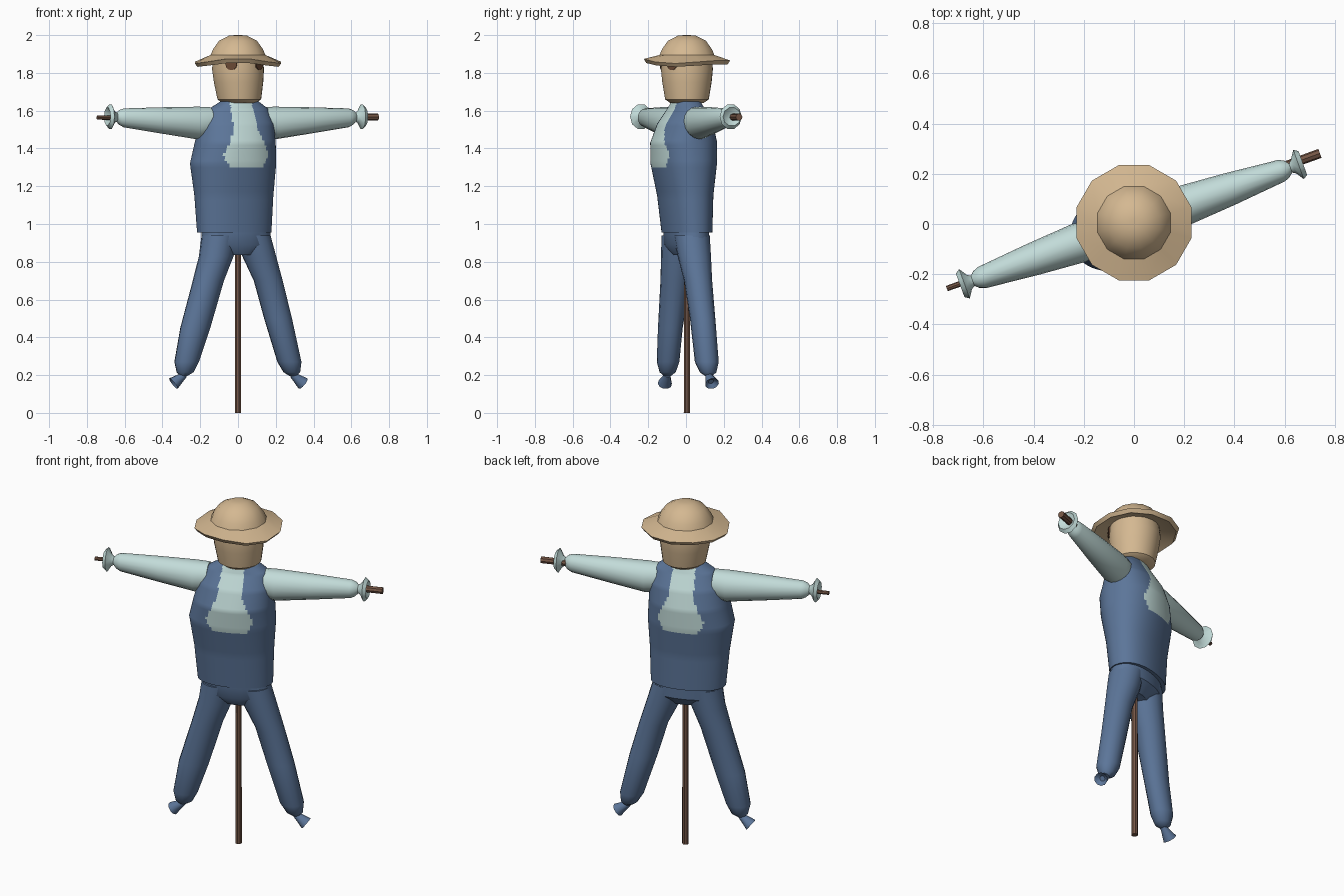
import bpy, bmesh, math
from mathutils import Vector, Matrix

if "Cube" in bpy.data.objects:
    bpy.data.objects.remove(bpy.data.objects["Cube"])

TURN = math.radians(20)                       # the figure is turned about z
SIDE = Vector((math.cos(TURN), math.sin(TURN), 0))
BACK = Vector((-math.sin(TURN), math.cos(TURN), 0))
UP = Vector((0, 0, 1))


def material(name, rgb):
    m = bpy.data.materials.new(name)
    m.diffuse_color = (*rgb, 1)
    m.use_nodes = True
    m.node_tree.nodes["Principled BSDF"].inputs["Base Color"].default_value = m.diffuse_color
    return m


DENIM = material("denim blue", (0.107, 0.18, 0.32))
SHIRT = material("pale shirt", (0.54, 0.71, 0.69))
STRAW = material("straw tan", (0.66, 0.48, 0.285))
WOOD = material("brown wood", (0.18, 0.095, 0.062))
EYE = material("eye brown", (0.14, 0.065, 0.035))


def loft(name, rings, mats, n=16, u=SIDE, v=BACK, steps=1, power=2.0,
         phase=0.0, wave=None, rule=None, angle=40):
    """Skin rings of (centre, radius along u, radius along v), ends capped."""
    full = []
    for a, b in zip(rings, rings[1:]):
        for s in range(steps):
            t = s / steps
            full.append((Vector(a[0]).lerp(Vector(b[0]), t),
                         a[1] + (b[1] - a[1]) * t, a[2] + (b[2] - a[2]) * t))
    full.append((Vector(rings[-1][0]), rings[-1][1], rings[-1][2]))
    bm = bmesh.new()
    loops = []
    for c, ru, rv in full:
        loop = []
        for i in range(n):
            t = 2 * math.pi * i / n + phase
            x, y = math.cos(t), math.sin(t)
            k = (abs(x) ** power + abs(y) ** power) ** (-1 / power)
            p = c + u * (ru * k * x) + v * (rv * k * y)
            if wave:
                p.z += wave(t, ru)
            loop.append(bm.verts.new(p))
        loops.append(loop)
    for a, b in zip(loops, loops[1:]):
        for i in range(n):
            j = (i + 1) % n
            bm.faces.new((a[i], a[j], b[j], b[i]))
    bm.faces.new(loops[0][::-1])
    bm.faces.new(loops[-1])
    bmesh.ops.recalc_face_normals(bm, faces=bm.faces)
    if rule:
        for f in bm.faces:
            f.material_index = rule(f.calc_center_median())
    me = bpy.data.meshes.new(name)
    bm.to_mesh(me)
    bm.free()
    for m in mats:
        me.materials.append(m)
    ob = bpy.data.objects.new(name, me)
    bpy.context.collection.objects.link(ob)
    bpy.ops.object.select_all(action='DESELECT')
    ob.select_set(True)
    bpy.context.view_layer.objects.active = ob
    bpy.ops.object.shade_smooth_by_angle(angle=math.radians(angle))
    return ob


# wooden post and tapered crossbar
loft("post", [((0, 0.005, 0), .018, .018), ((0, 0.005, 1.66), .016, .016)], [WOOD], n=8)
loft("crossbar", [((-.745, -.257, 1.563), .011, .011), ((.74, .281, 1.566), .019, .019)],
     [WOOD], n=8, u=BACK, v=UP)


# vest with the shirt showing in an opening, front and back
def shirt_opening(p):
    width = [(1.30, .085), (1.325, .115), (1.37, .127), (1.43, .098),
             (1.50, .069), (1.66, .058)]
    s = abs(p.dot(SIDE) + .008)
    for (z0, w0), (z1, w1) in zip(width, width[1:]):
        if z0 <= p.z < z1:
            return int(s < w0 + (w1 - w0) * (p.z - z0) / (z1 - z0))
    return 0


loft("vest", [((-.02, .005, .955), .203, .118),
              ((-.022, -.004, 1.15), .215, .133),
              ((-.026, -.012, 1.32), .233, .162),
              ((-.015, -.012, 1.43), .217, .167),
              ((-.005, -.005, 1.53), .200, .135),
              ((.003, 0, 1.61), .162, .085),
              ((.008, 0, 1.648), .105, .070)],
     [DENIM, SHIRT], n=96, steps=8, power=2.2, rule=shirt_opening)

# sleeves, tied at the wrist with a flared cuff
for side, s, dx in (("left", -1, -.02), ("right", 1, 0)):
    def at(x, z):
        return (s * x + dx, (s * x + dx) * .357 + .003, z)
    loft(side + "_sleeve", [(at(.13, 1.54), .070, .080),
                            (at(.20, 1.535), .080, .086),
                            (at(.38, 1.548), .066, .070),
                            (at(.585, 1.562), .045, .050),
                            (at(.607, 1.564), .036, .040),
                            (at(.625, 1.566), .019, .021)],
         [SHIRT], u=BACK, v=UP)
    loft(side + "_cuff", [(at(.618, 1.566), .019, .021),
                          (at(.635, 1.567), .030, .032),
                          (at(.655, 1.568), .062, .068),
                          (at(.672, 1.568), .050, .050),
                          (at(.655, 1.568), .020, .020)],
         [SHIRT], n=10, u=BACK, v=UP)

# trousers: hips, two legs and the tied ends
loft("hips", [((-.012, .002, .975), .188, .106),
              ((-.008, .002, .89), .190, .104),
              ((.005, 0, .835), .085, .060)], [DENIM], n=24, power=2.2)

LEGS = {
    "left": [((-.095, -.032, .94), .098, .098), ((-.115, -.040, .83), .092, .092),
             ((-.157, -.055, .70), .083, .080), ((-.226, -.083, .45), .082, .063),
             ((-.272, -.095, .27), .066, .059), ((-.280, -.097, .215), .045, .042),
             ((-.287, -.099, .195), .018, .018)],
    "right": [((.078, .030, .94), .094, .096), ((.112, .044, .83), .090, .088),
              ((.160, .064, .70), .077, .074), ((.212, .088, .50), .075, .066),
              ((.272, .110, .27), .064, .063), ((.285, .117, .215), .044, .044),
              ((.291, .120, .195), .018, .018)],
}
FEET = {"left": ((-.283, -.098, .202), (-.342, -.112, .155)),
        "right": ((.288, .118, .202), (.345, .138, .155))}
for side in LEGS:
    loft(side + "_trouser_leg", LEGS[side], [DENIM])
    a, b = map(Vector, FEET[side])
    axis = (b - a).normalized()
    across = axis.cross(UP).normalized()
    loft(side + "_tied_hem", [(a, .017, .017), (a.lerp(b, .3), .022, .022),
                              (b, .038, .036), (a.lerp(b, .75), .015, .015)],
         [DENIM], n=10, u=across, v=axis.cross(across))

# sack head
loft("head", [((.006, .005, 1.640), .088, .088), ((.007, .005, 1.660), .116, .116),
              ((.003, .005, 1.75), .131, .131), ((0, .005, 1.82), .138, .138),
              ((0, .005, 1.90), .130, .130)], [STRAW], n=24)

# round eyes, thin plates either side of the face direction
for side, turn in (("left", -35), ("right", 35)):
    d = Matrix.Rotation(math.radians(turn), 3, 'Z') @ -BACK
    c = Vector((0, .005, 1.845)) + d * .1335
    loft(side + "_eye", [(c, .031, .031), (c + d * .007, .031, .031)], [EYE],
         n=12, u=d.cross(UP), v=UP)


# straw hat: wavy brim and domed crown in one skin
def brim_wave(t, r):
    k = max(0, (r - .15) / .087)
    return k * (-.009 * math.cos(2 * t) + .006 * math.sin(3 * t))


X, Y = Vector((1, 0, 0)), Vector((0, 1, 0))
loft("hat", [((0, .005, z), r, r) for r, z in
             ((.125, 1.878), (.222, 1.842), (.237, 1.862), (.150, 1.895),
              (.137, 1.925), (.104, 1.970), (.050, 1.997), (.015, 2.0))],
     [STRAW], n=12, u=X, v=Y, phase=math.radians(15), wave=brim_wave)
